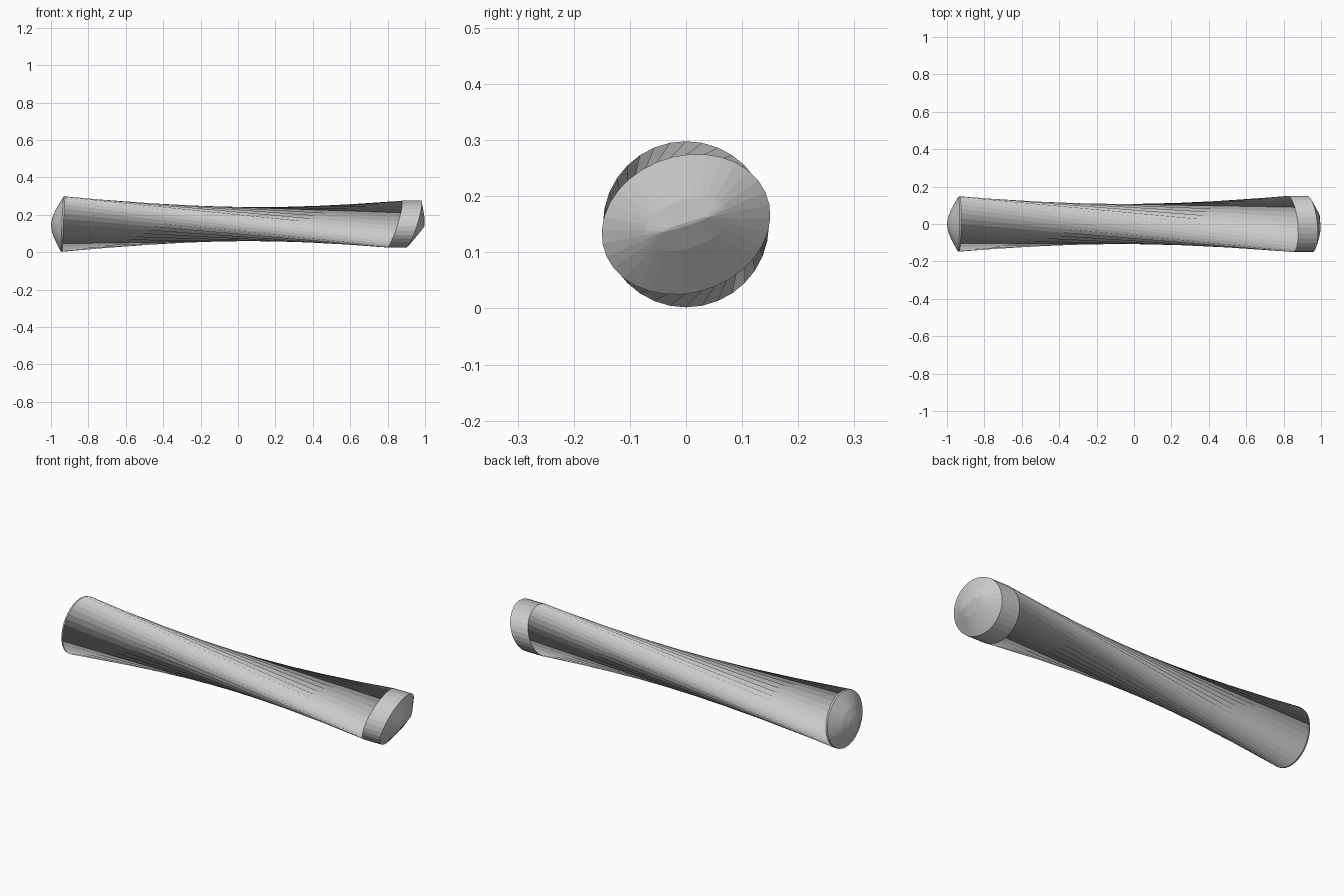
import bpy, bmesh, math

if "Cube" in bpy.data.objects:
    bpy.data.objects.remove(bpy.data.objects["Cube"])

N = 32                       # sides around every ring
CZ = 0.15                    # height of the centre line
TWIST = math.radians(102)    # turn of the shaft from left end to right end
LEAN = math.radians(18)      # lean of the oval right end


def ring(x, a, b, sy=0.0, sz=0.0, lean=0.0, turn=0.0):
    """Oval ring facing x, lying in the sloped plane x + sy*y + sz*z."""
    pts = []
    for i in range(N):
        t = 2 * math.pi * i / N + turn - lean
        u, v = a * math.cos(t), b * math.sin(t)
        y = u * math.cos(lean) - v * math.sin(lean)
        z = u * math.sin(lean) + v * math.cos(lean)
        pts.append((x + sy * y + sz * z, y, CZ + z))
    return pts


def left(x, r):
    return ring(x, r, r, 0.01, 0.05)


def right(x, a, b):
    return ring(x, a, b, -0.13, 0.33, LEAN, TWIST)


def loft(name, rings, cap_end=False):
    """Join neighbouring rings with flat quads."""
    bm = bmesh.new()
    loops = [[bm.verts.new(p) for p in r] for r in rings]
    for lo, hi in zip(loops, loops[1:]):
        for i in range(N):
            j = (i + 1) % N
            bm.faces.new((lo[i], lo[j], hi[j], hi[i]))
    if cap_end:
        bm.faces.new(loops[-1])
    bmesh.ops.recalc_face_normals(bm, faces=bm.faces)
    mesh = bpy.data.meshes.new(name)
    bm.to_mesh(mesh)
    bm.free()
    obj = bpy.data.objects.new(name, mesh)
    bpy.context.collection.objects.link(obj)
    return obj


LEFT_RIM = left(-0.932, 0.148)
RIGHT_RIM = right(0.835, 0.153, 0.122)

# twisted shaft, pinched at the waist by straight rulings
shaft = loft("twisted_shaft", [LEFT_RIM, RIGHT_RIM])

# shallow round dome on the left end
dome = loft("left_dome", [LEFT_RIM, left(-0.940, 0.147), left(-0.980, 0.075),
                          left(-0.994, 0.035), left(-1.0, 0.003)], True)

# sloped oval collar and its dome, narrowing to a ridge
collar = loft("right_collar", [RIGHT_RIM, right(0.940, 0.153, 0.122),
                               right(0.981, 0.077, 0.043),
                               right(0.995, 0.045, 0.003)], True)

# the dome and collar faces point outward from the shaft
for part in (dome, collar):
    bm = bmesh.new()
    bm.from_mesh(part.data)
    end = max(bm.faces, key=lambda f: abs(f.calc_center_median().x))
    if end.normal.x * end.calc_center_median().x < 0:
        bmesh.ops.reverse_faces(bm, faces=bm.faces)
    bm.to_mesh(part.data)
    bm.free()
